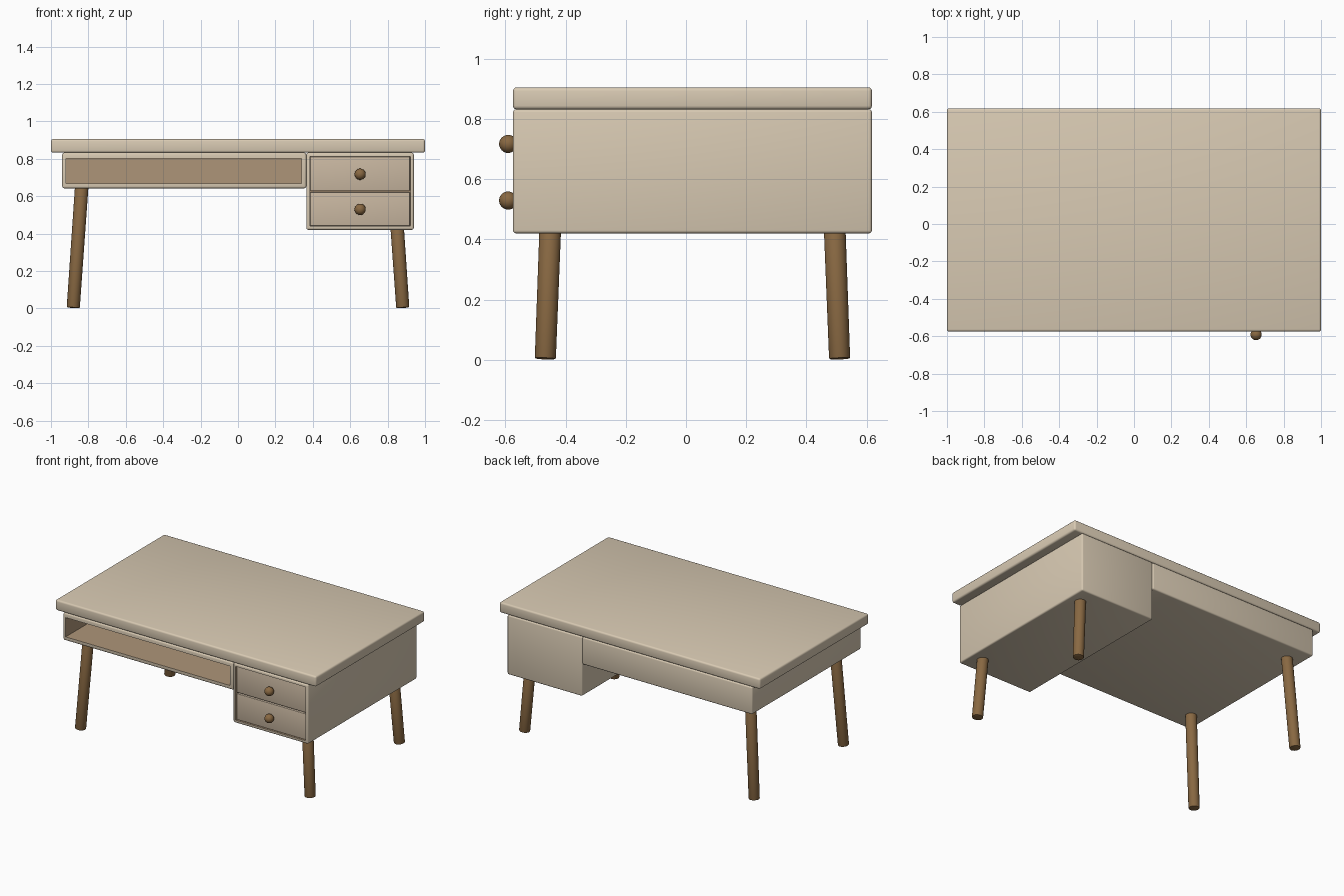
import bpy, bmesh
from mathutils import Vector, Matrix

if "Cube" in bpy.data.objects:
    bpy.data.objects.remove(bpy.data.objects["Cube"])


def material(name, rgb):
    m = bpy.data.materials.new(name)
    m.diffuse_color = (*rgb, 1)
    m.use_nodes = True
    m.node_tree.nodes["Principled BSDF"].inputs["Base Color"].default_value = m.diffuse_color
    return m


PALE = material("pale_wood", (0.69, 0.59, 0.45))
PANEL = material("drawer_wood", (0.59, 0.48, 0.36))
INNER = material("inner_wood", (0.42, 0.30, 0.19))
DARK = material("dark_wood", (0.25, 0.14, 0.055))
FRONT, BACK = -0.575, 0.618
MID_Y = (FRONT + BACK) / 2


def finish(bm, name, mats):
    bmesh.ops.recalc_face_normals(bm, faces=bm.faces)
    me = bpy.data.meshes.new(name)
    bm.to_mesh(me)
    bm.free()
    ob = bpy.data.objects.new(name, me)
    bpy.context.collection.objects.link(ob)
    for m in mats:
        me.materials.append(m)
    bpy.ops.object.select_all(action='DESELECT')
    bpy.context.view_layer.objects.active = ob
    ob.select_set(True)
    bpy.ops.object.shade_smooth_by_angle(angle=0.6)
    return ob


def rounded_box(lo, hi, bevel):
    lo, hi = Vector(lo), Vector(hi)
    bm = bmesh.new()
    bmesh.ops.create_cube(bm, size=1)
    for v in bm.verts:
        v.co = (lo + hi) / 2 + v.co * (hi - lo)
    bmesh.ops.bevel(bm, geom=bm.edges[:], offset=bevel, segments=3,
                    profile=0.5, affect='EDGES')
    return bm


def box(name, lo, hi, bevel, mat):
    return finish(rounded_box(lo, hi, bevel), name, [mat])


def open_box(name, lo, hi, bevel, opening, back_y):
    """Rounded box with a rectangular recess (x0, x1, z0, z1) in its front."""
    bm = rounded_box(lo, hi, bevel)
    bm.normal_update()
    x0, x1, z0, z1 = opening
    cx, cz = (lo[0] + hi[0]) / 2, (lo[2] + hi[2]) / 2
    front = max((f for f in bm.faces if f.normal.y < -0.99),
                key=lambda f: f.calc_area())
    for y in (lo[1], back_y):
        ring = bmesh.ops.inset_individual(bm, faces=[front], thickness=0.003)
        for v in front.verts:
            v.co = (x0 if v.co.x < cx else x1, y, z0 if v.co.z < cz else z1)
    for f in ring["faces"] + [front]:
        f.material_index = 1
    return finish(bm, name, [PALE, INNER])


# Table top
box("table_top", (-1, FRONT, 0.832), (1, BACK, 0.905), 0.012, PALE)

# Open shelf compartment and drawer cabinet
open_box("shelf_compartment", (-0.94, FRONT, 0.642), (0.365, BACK, 0.832),
         0.01, (-0.92, 0.34, 0.668, 0.802), BACK - 0.025)
open_box("drawer_cabinet", (0.365, FRONT, 0.42), (0.94, BACK, 0.832),
         0.01, (0.384, 0.921, 0.44, 0.812), -0.54)

# Drawer fronts with round knobs
for label, z0, z1, knob_z in (("upper", 0.629, 0.811, 0.717),
                              ("lower", 0.441, 0.621, 0.529)):
    box(label + "_drawer", (0.386, FRONT + 0.01, z0), (0.919, -0.535, z1),
        0.003, PANEL)
    bm = bmesh.new()
    bmesh.ops.create_uvsphere(bm, u_segments=24, v_segments=16, radius=0.03,
                              matrix=Matrix.Translation((0.653, -0.591, knob_z)))
    finish(bm, label + "_knob", [DARK])


# Splayed round legs
def leg(name, sx, sy, top_z):
    foot = Vector((sx * 0.881, MID_Y + sy * 0.489, 0.003))
    axis = Vector((-sx * 0.07, -sy * 0.038, 1))
    length = (axis * top_z).length
    bm = bmesh.new()
    bmesh.ops.create_cone(bm, cap_ends=True, segments=32, radius1=0.035,
                          radius2=0.036, depth=length)
    rims = [e for e in bm.edges if abs(e.verts[0].co.z - e.verts[1].co.z) < 1e-4]
    bmesh.ops.bevel(bm, geom=rims, offset=0.005, segments=2, profile=0.5,
                    affect='EDGES')
    turn = Vector((0, 0, 1)).rotation_difference(axis).to_matrix().to_4x4()
    bm.transform(Matrix.Translation(foot) @ turn
                 @ Matrix.Translation((0, 0, length / 2)))
    finish(bm, name, [DARK])


for side, sx, top_z in (("left", -1, 0.655), ("right", 1, 0.435)):
    for end, sy in (("front", -1), ("back", 1)):
        leg(f"{end}_{side}_leg", sx, sy, top_z)
